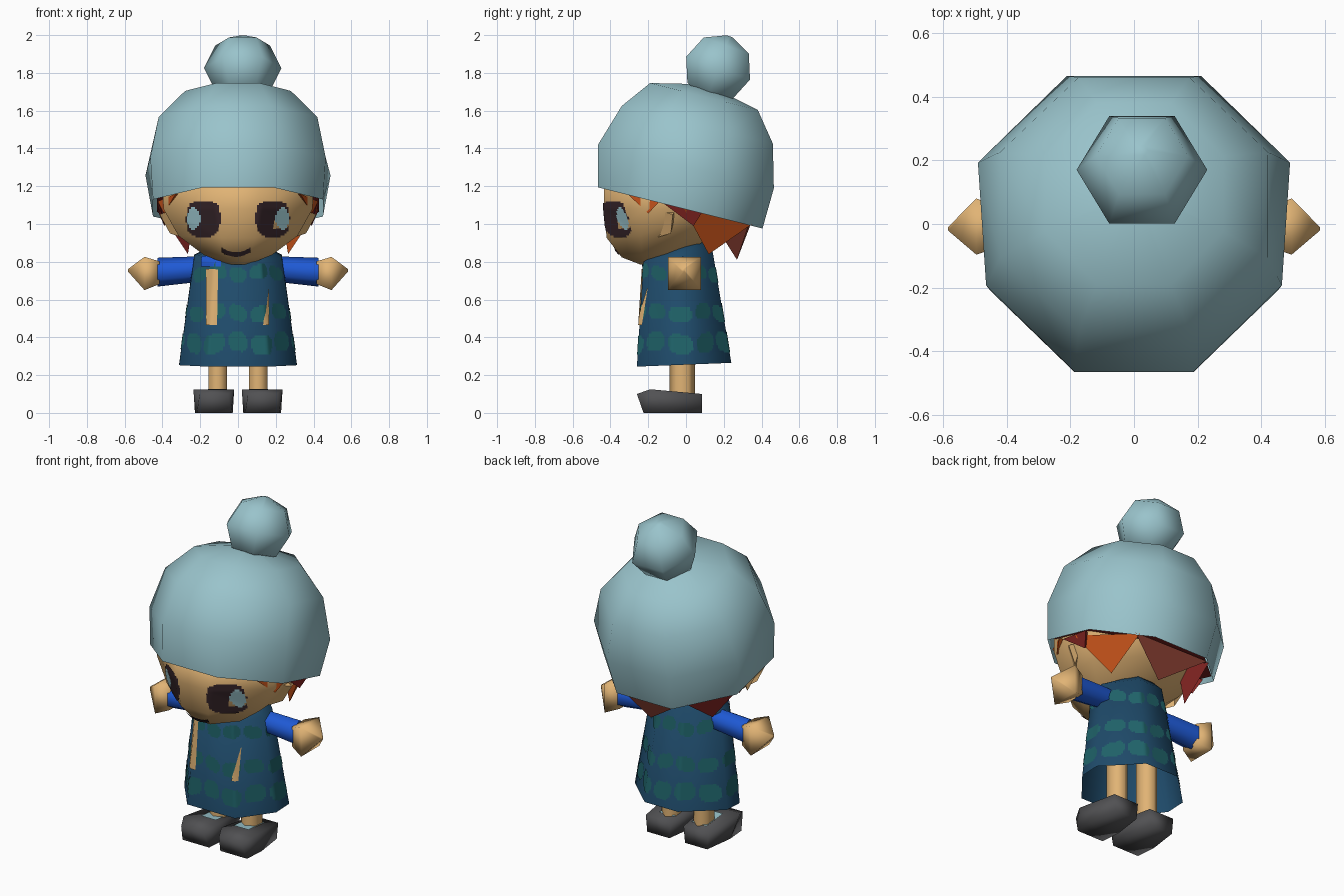
import bpy, bmesh, math
from mathutils import Vector
from mathutils.bvhtree import BVHTree

if "Cube" in bpy.data.objects:
    bpy.data.objects.remove(bpy.data.objects["Cube"])


def material(name, r, g, b):
    m = bpy.data.materials.new(name)
    m.diffuse_color = [(c / 255) ** 2.2 for c in (r, g, b)] + [1]
    m.use_nodes = True
    m.node_tree.nodes["Principled BSDF"].inputs["Base Color"].default_value = m.diffuse_color
    return m


WOOL = material("pale blue wool", 152, 194, 202)
SKIN = material("skin", 224, 178, 116)
NAVY = material("navy cloth", 36, 76, 106)
TEAL = material("teal pattern", 36, 98, 104)
BLUE = material("blue sleeve", 36, 90, 212)
SHOE = material("dark grey shoe", 82, 82, 84)
DARK = material("dark brown", 55, 40, 44)
ORANGE = material("orange hair", 198, 84, 32)
RED = material("dark red hair", 134, 42, 40)
BROWN = material("brown hair", 138, 66, 54)


def build(name, verts, faces, mat, smooth=False, recalc=True):
    me = bpy.data.meshes.new(name)
    me.from_pydata([tuple(v) for v in verts], [], faces)
    if recalc:
        bm = bmesh.new()
        bm.from_mesh(me)
        bmesh.ops.recalc_face_normals(bm, faces=bm.faces)
        bm.to_mesh(me)
        bm.free()
    me.materials.append(mat)
    for p in me.polygons:
        p.use_smooth = smooth
    ob = bpy.data.objects.new(name, me)
    bpy.context.collection.objects.link(ob)
    return ob


def ring(n, x, y, z, hx, hy, slope=0.0, phase=0.5, flare=0.0):
    """Horizontal n-sided ring; slope raises and flare widens it towards the back."""
    k = 1 / math.cos(math.pi / n) if phase else 1
    out = []
    for i in range(n):
        a = (i + phase) * 2 * math.pi / n
        dy = hy * k * math.sin(a)
        out.append(Vector((x + hx * k * math.cos(a) * (1 + flare * dy), y + dy, z + slope * dy)))
    return out


def loft(name, rings, mat, start=True, end=True, smooth=False):
    n = len(rings[0])
    verts = [v for r in rings for v in r]
    faces = [(j * n + i, j * n + (i + 1) % n, (j + 1) * n + (i + 1) % n, (j + 1) * n + i)
             for j in range(len(rings) - 1) for i in range(n)]
    if start:
        faces.append(tuple(range(n)))
    if end:
        faces.append(tuple(range(len(verts) - n, len(verts))))
    return build(name, verts, faces, mat, smooth)


def decal(name, target, mat, us, vs, inside, ray, lift=0.004):
    """Thin plate of small cells laid on the target wherever inside(u, v) holds."""
    me = target.data
    tree = BVHTree.FromPolygons([v.co for v in me.vertices], [p.vertices for p in me.polygons])
    verts, faces, cache = [], [], {}

    def corner(i, j):
        if (i, j) not in cache:
            o, d = ray(us[i], vs[j])
            hit, nor, _, _ = tree.ray_cast(o, d)
            if hit is None:
                cache[i, j] = None
            else:
                cache[i, j] = len(verts)
                verts.append(hit + (-nor if nor.dot(d) > 0 else nor) * lift)
        return cache[i, j]

    for i in range(len(us) - 1):
        for j in range(len(vs) - 1):
            if inside((us[i] + us[i + 1]) / 2, (vs[j] + vs[j + 1]) / 2):
                q = [corner(i, j), corner(i + 1, j), corner(i + 1, j + 1), corner(i, j + 1)]
                if None not in q:
                    faces.append(q)
    ob = build(name, verts, faces, mat, smooth=True, recalc=False)
    # Cells face outwards, against the projecting ray
    d = ray(us[0], vs[0])[1]
    for p in ob.data.polygons:
        out = Vector((0, 0, 1)) if d.z < 0 else Vector((p.center.x, p.center.y + 0.03, 0))
        if p.normal.dot(out) < 0:
            p.flip()
    ob.data.update()
    return ob


def span(a, b, n):
    return [a + (b - a) * i / n for i in range(n + 1)]


def from_front(x, z):
    return Vector((x, -2, z)), Vector((0, 1, 0))


def around(a, z):
    d = Vector((math.sin(a), -math.cos(a), 0))
    return Vector((0, -0.03, z)) + d * 2, -d


# Bonnet: tilted eight-sided dome, with a hair-coloured underside
T = -0.25
loft("bonnet", [ring(8, 0, -0.03, 1.085, 0.45, 0.435, T),
                ring(8, 0, 0.0, 1.305, 0.477, 0.465, T, flare=0.14),
                ring(8, 0, 0.06, 1.525, 0.42, 0.40, T),
                ring(8, 0, 0.095, 1.675, 0.28, 0.285, T),
                ring(8, 0, 0.11, 1.735, 0.02, 0.02, T)], WOOL, start=False, smooth=True)
loft("hair_underside", [ring(8, 0, -0.01, 1.105, 0.43, 0.40, T),
                        ring(8, 0, 0.0, 1.12, 0.3, 0.3, T)], RED)

# Bobble: six-sided ball leaning back
ball = []
for lat in (-85, -45, 0, 45, 85):
    c, s = math.cos(math.radians(lat)), 0.18 * math.sin(math.radians(lat))
    ball.append(ring(6, 0.025, 0.17 + 0.34 * s, 1.825 + 0.94 * s,
                     0.205 * c, 0.195 * c, -0.36, phase=0))
loft("bobble", ball, WOOL, smooth=True)

# Head, with the front narrowed so the cheeks slope back
head_rings = [ring(8, 0, -0.19, 0.79, 0.06, 0.05, 0.1),
              ring(8, 0, -0.16, 0.845, 0.18, 0.18, 0.12),
              ring(8, 0, -0.11, 0.945, 0.315, 0.31, 0.06),
              ring(8, 0, -0.07, 1.08, 0.395, 0.365),
              ring(8, 0, -0.06, 1.25, 0.40, 0.375)]
for r in head_rings:
    r[5].x *= 0.7
    r[6].x *= 0.7
head = loft("head", head_rings, SKIN, smooth=True)

# Ears, eyes and temple hair on both sides
for s, side in ((-1, "left"), (1, "right")):
    build(side + "_ear",
          [(s * x, y, z) for x, y, z in ((0.34, -0.17, 1.08), (0.34, -0.05, 1.08), (0.30, -0.15, 0.93),
                                         (0.415, -0.07, 1.05), (0.36, -0.08, 0.95))],
          [(0, 1, 3), (0, 3, 4, 2), (1, 4, 3), (1, 2, 4), (0, 2, 1)], SKIN)
    us, vs = span(s * 0.09, s * 0.275, 18), span(0.93, 1.13, 20)
    decal(side + "_eye", head, DARK, us, vs,
          lambda x, z: abs((abs(x) - 0.182) / 0.088) ** 3 + abs((z - 1.028) / 0.096) ** 3 < 1, from_front)
    decal(side + "_iris", head, WOOL, us, vs,
          lambda x, z: ((abs(x) - 0.23) / 0.034) ** 2 + ((z - 1.03) / 0.058) ** 2 < 1, from_front, 0.007)


# Hair locks: four-sided points hanging from the bonnet rim
def lock(name, s, a, b, tip, mat):
    inner = ((a[0] + b[0]) * 0.34, (a[1] + b[1]) * 0.3, a[2])
    build(name, [(s * x, y, z) for x, y, z in (a, b, inner, tip)],
          [(0, 1, 2), (0, 1, 3), (1, 2, 3), (2, 0, 3)], mat)


for s, side, mat in ((-1, "left", RED), (1, "right", ORANGE)):
    lock(side + "_front_lock", s, (0.33, -0.31, 1.16), (0.425, -0.14, 1.12), (0.392, -0.20, 1.055), ORANGE)
    lock(side + "_temple_lock", s, (0.415, -0.12, 1.11), (0.425, 0.09, 1.07), (0.39, 0.04, 0.99), RED)
    lock(side + "_side_lock", s, (0.425, -0.01, 1.08), (0.25, 0.35, 1.0), (0.265, 0.12, 0.84), mat)
build("back_lock", [(0.27, 0.335, 1.005), (-0.24, 0.345, 1.005), (0.0, 0.15, 1.0), (0.05, 0.27, 0.81)],
      [(0, 1, 2), (0, 1, 3), (1, 2, 3), (2, 0, 3)], BROWN)

# Smiling mouth
decal("mouth", head, DARK, span(-0.085, 0.065, 30), span(0.82, 0.885, 22),
      lambda x, z: abs(z - 0.842 - 4.5 * (x + 0.01) ** 2) < 0.012, from_front, 0.006)


# Dress: flared and open at the hem
def dress_ring(hx, front, back, z, lift):
    pts = ((0.52, 0), (1, 0.37), (1, 0.62), (0.36, 1), (-0.36, 1), (-1, 0.62), (-1, 0.37), (-0.52, 0))
    return [Vector((hx * x, front + (back - front) * t, z + lift * t)) for x, t in pts]


dress = loft("dress", [dress_ring(0.312, -0.26, 0.24, 0.245, 0.02),
                       dress_ring(0.232, -0.225, 0.14, 0.80, 0.06),
                       dress_ring(0.10, -0.13, 0.08, 0.86, 0.07)],
             NAVY, start=False, smooth=True)


# Rows of rounded teal patches round the dress
def patch(a, z):
    for zc, half in ((0.37, 0.052), (0.53, 0.042), (0.74, 0.038)):
        u = ((a / (2 * math.pi) * 12 + 0.5) % 1) * 2 - 1
        wave = 0.012 * math.sin(a * 5 + zc * 6)
        if abs(u / 0.82) ** 3 + abs((z - zc - wave) / half) ** 3 < 1:
            return True
    return False


decal("dress_pattern", dress, TEAL, span(-math.pi, math.pi, 168), span(0.28, 0.80, 52),
      patch, around, 0.003)

# Pale strips and blue collar patch on the dress front
decal("long_strip", dress, SKIN, span(-0.165, -0.105, 4), span(0.465, 0.76, 6),
      lambda x, z: True, lambda x, z: from_front(x - 0.02 * (0.76 - z) * (x > -0.15), z), 0.007)
decal("short_strip", dress, SKIN, span(0.0, 1.0, 2), span(0.465, 0.66, 6),
      lambda x, z: True,
      lambda u, z: from_front(0.16 - (0.002 + 0.025 * (0.66 - z) / 0.195) * u, z), 0.007)
decal("collar_patch", dress, BLUE, span(-0.19, -0.09, 5), span(0.775, 0.825, 4),
      lambda x, z: True, from_front, 0.006)


def limb(name, n, sections, mat, s, caps):
    """Limb along x from (x, y, z, half size) sections."""
    rings = [[Vector((s * x, y + v.x, z + v.y)) for v in ring(n, 0, 0, 0, h, h)]
             for x, y, z, h in sections]
    return loft(name, rings, mat, caps, caps, smooth=True)


for s, side in ((-1, "left"), (1, "right")):
    # Arms
    limb(side + "_sleeve", 6, [(0.14, -0.02, 0.765, 0.055), (0.25, -0.015, 0.758, 0.06),
                               (0.425, -0.01, 0.745, 0.066)], BLUE, s, False)
    limb(side + "_hand", 4, [(0.415, -0.01, 0.742, 0.06), (0.495, -0.008, 0.738, 0.088),
                             (0.583, -0.015, 0.755, 0.006)], SKIN, s, True)
    # Legs
    loft(side + "_leg", [ring(6, s * 0.107, -0.02, z, 0.048, 0.058) for z in (0.08, 0.6)],
         SKIN, False, False, smooth=True)
    # Shoes: side outline swept across three widths
    sole = ((-0.225, 0, 0.09), (-0.10, 0, 0.10), (0.085, 0, 0.075))
    top = ((-0.26, 0.10, 0.075), (-0.19, 0.125, 0.108), (0.085, 0.10, 0.085))
    rings = [[Vector((s * 0.128 - wb, yb, zb)), Vector((s * 0.128 + wb, yb, zb)),
              Vector((s * 0.128 + wt, yt, zt)), Vector((s * 0.128 - wt, yt, zt))]
             for (yb, zb, wb), (yt, zt, wt) in zip(sole, top)]
    shoe = loft(side + "_shoe", rings, SHOE, smooth=True)
    # Sock patch on the shoe opening
    decal(side + "_sock", shoe, WOOL, span(s * 0.11 - 0.05, s * 0.11 + 0.05, 4), span(-0.13, 0.03, 4),
          lambda x, y: True, lambda x, y: (Vector((x, y, 1)), Vector((0, 0, -1))), 0.006)
